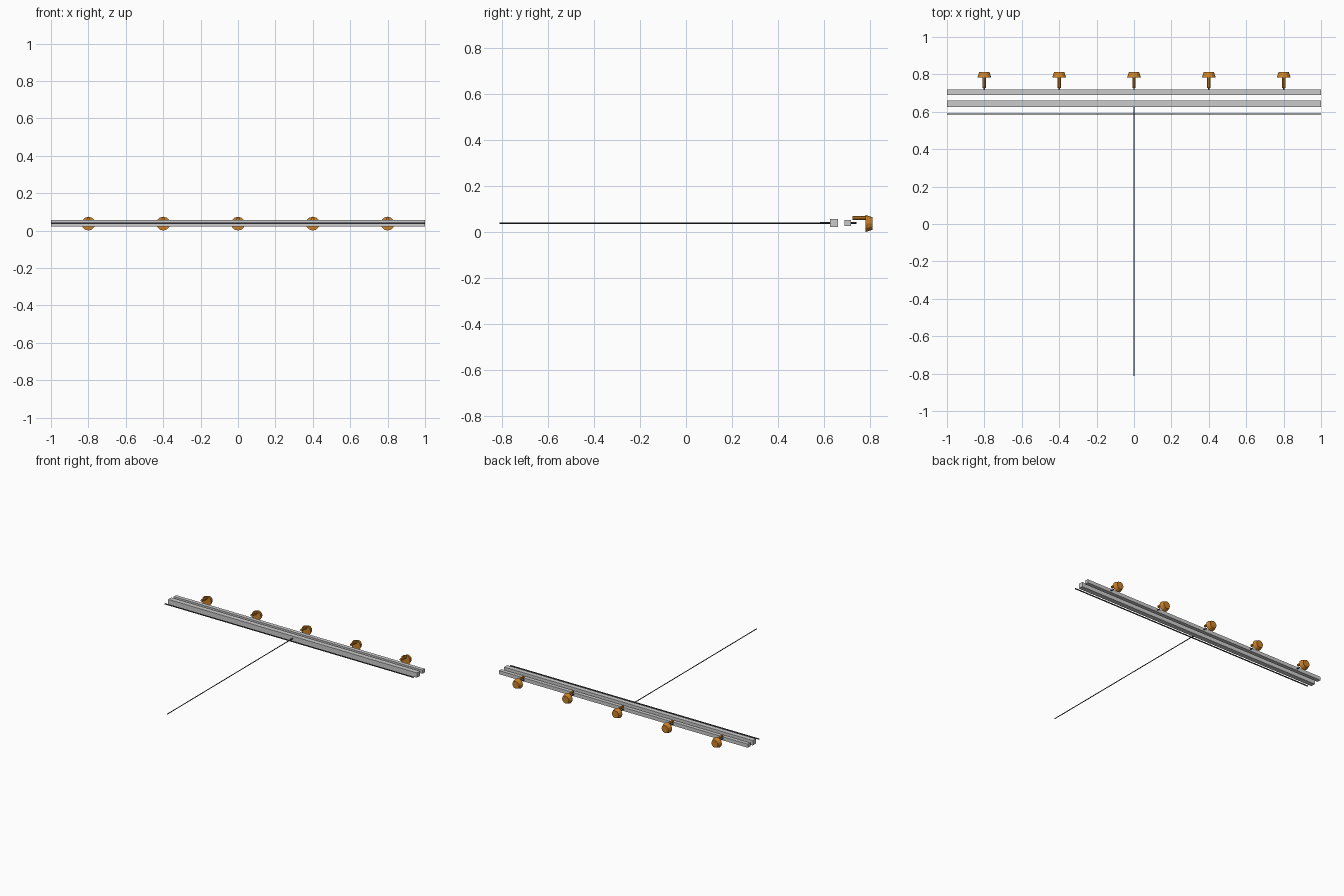
import bpy, math

if "Cube" in bpy.data.objects:
    bpy.data.objects.remove(bpy.data.objects["Cube"])

orange = bpy.data.materials.new("orange")
orange.diffuse_color = (0.60, 0.22, 0.02, 1)
orange.use_nodes = True
orange.node_tree.nodes["Principled BSDF"].inputs["Base Color"].default_value = orange.diffuse_color
dark = bpy.data.materials.new("dark_grey")
dark.diffuse_color = (0.06, 0.06, 0.08, 1)
dark.use_nodes = True
dark.node_tree.nodes["Principled BSDF"].inputs["Base Color"].default_value = dark.diffuse_color


def box(name, center, size):
    bpy.ops.mesh.primitive_cube_add(size=1, location=center)
    o = bpy.context.object
    o.name = name
    o.scale = size
    return o


def rod_y(name, x, z, y0, y1, r0, r1, sides, mat=None):
    """Tapered rod running along y, radius r0 at y0 and r1 at y1."""
    bpy.ops.mesh.primitive_cone_add(vertices=sides, radius1=r0, radius2=r1, depth=y1 - y0,
                                    location=(x, (y0 + y1) / 2, z),
                                    rotation=(-math.pi / 2, 0, 0))
    o = bpy.context.object
    o.name = name
    if mat:
        o.data.materials.append(mat)
    return o


Z = 0.039

# Two long parallel bars
box("main_bar", (0, 0.644, Z), (2, 0.035, 0.035))
box("rear_bar", (0, 0.704, Z), (2, 0.028, 0.026))

# Thin cross rod in front of the bars
cross = box("cross_rod", (0, 0.588, Z), (2, 0.006, 0.006))
cross.data.materials.append(dark)

# Long thin centre rod with a thicker collar at the bar
rod_y("centre_rod", 0, Z, -0.813, 0.63, 0.003, 0.003, 8, dark)
rod_y("centre_collar", 0, Z, 0.583, 0.634, 0.004, 0.004, 8, dark)

# Five knobs, each with a raised stem and a small pin
for i in range(5):
    x = -0.8 + 0.4 * i
    rod_y("knob_head", x, 0.037, 0.783, 0.813, 0.037, 0.027, 12, orange)
    rod_y("knob_stem", x, 0.061, 0.726, 0.786, 0.009, 0.009, 8, orange)
    rod_y("knob_pin", x, Z, 0.716, 0.743, 0.004, 0.004, 8, dark)
